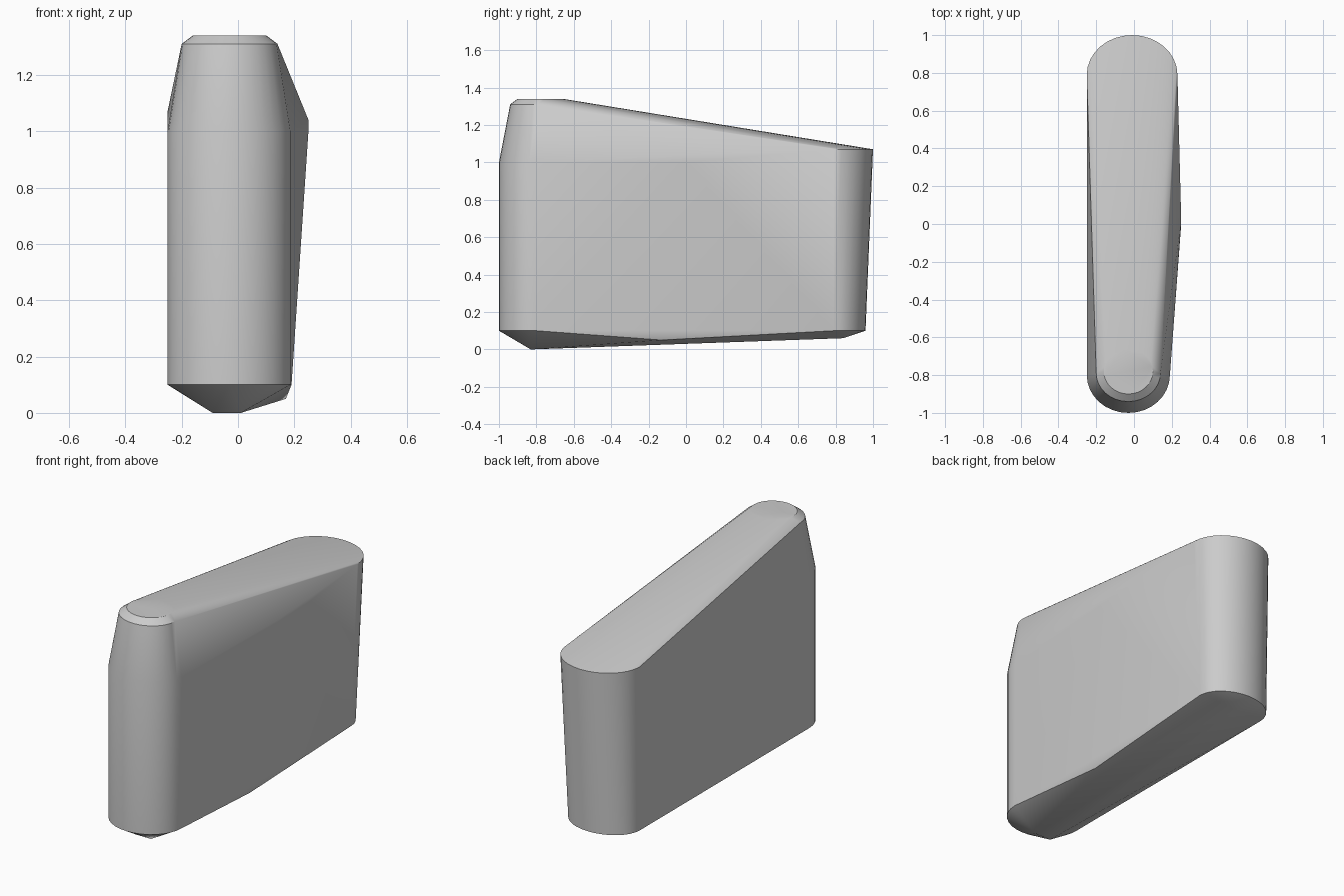
import bpy, bmesh, math

cube = bpy.data.objects.get("Cube")
if cube:
    bpy.data.objects.remove(cube, do_unlink=True)

SEGMENTS = 16


def arc(cx, cy, rx, ry, z, start, end):
    """Points along part of a level ellipse, angles in half turns."""
    count = round(SEGMENTS * (end - start))
    angles = [math.pi * (start + (end - start) * i / count) for i in range(count + 1)]
    return [(cx + rx * math.cos(a), cy + ry * math.sin(a), z) for a in angles]


points = []
# Rounded front end: straight wall, inward taper, small top chamfer
for z, rx, cy, ry in [(0.1, 0.22, -0.8, 0.2), (1.0, 0.22, -0.8, 0.2), (1.31, 0.17, -0.79, 0.15)]:
    points += arc(-0.03, cy, rx, ry, z, 1, 2)
points += arc(-0.03, -0.78, 0.13, 0.12, 1.34, 0, 2)

# Rounded back end, leaning slightly outward
points += arc(-0.03, 0.79, 0.22, 0.17, 0.1, 0, 1)
points += arc(-0.01, 0.79, 0.24, 0.21, 1.07, 0, 1)

# Bulge of the left side, low side corner and shallow keel
points += [(0.25, 0, 1.0), (0.25, 0.02, 1.04), (0.17, -0.13, 0.05)]
points += [(-0.09, -0.83, 0), (0.01, -0.83, 0), (-0.03, 0.84, 0.06)]

# Wrap the body skin around the sections
bm = bmesh.new()
for p in points:
    bm.verts.new(p)
hull = bmesh.ops.convex_hull(bm, input=bm.verts[:])
loose = {v for v in hull["geom_interior"] + hull["geom_unused"] if isinstance(v, bmesh.types.BMVert)}
bmesh.ops.delete(bm, geom=list(loose), context="VERTS")
bmesh.ops.dissolve_limit(bm, angle_limit=math.radians(0.5), verts=bm.verts[:], edges=bm.edges[:])
bmesh.ops.recalc_face_normals(bm, faces=bm.faces[:])
mesh = bpy.data.meshes.new("body")
bm.to_mesh(mesh)
bm.free()

body = bpy.data.objects.new("body", mesh)
bpy.context.collection.objects.link(body)

# Plain grey finish
grey = bpy.data.materials.new("light_grey")
grey.use_nodes = True
grey.diffuse_color = (0.6, 0.6, 0.6, 1)
grey.node_tree.nodes["Principled BSDF"].inputs["Base Color"].default_value = (0.6, 0.6, 0.6, 1)
mesh.materials.append(grey)

# Smooth curves with sharp rims
bpy.ops.object.select_all(action="DESELECT")
body.select_set(True)
bpy.context.view_layer.objects.active = body
bpy.ops.object.shade_smooth_by_angle(angle=math.radians(30))
